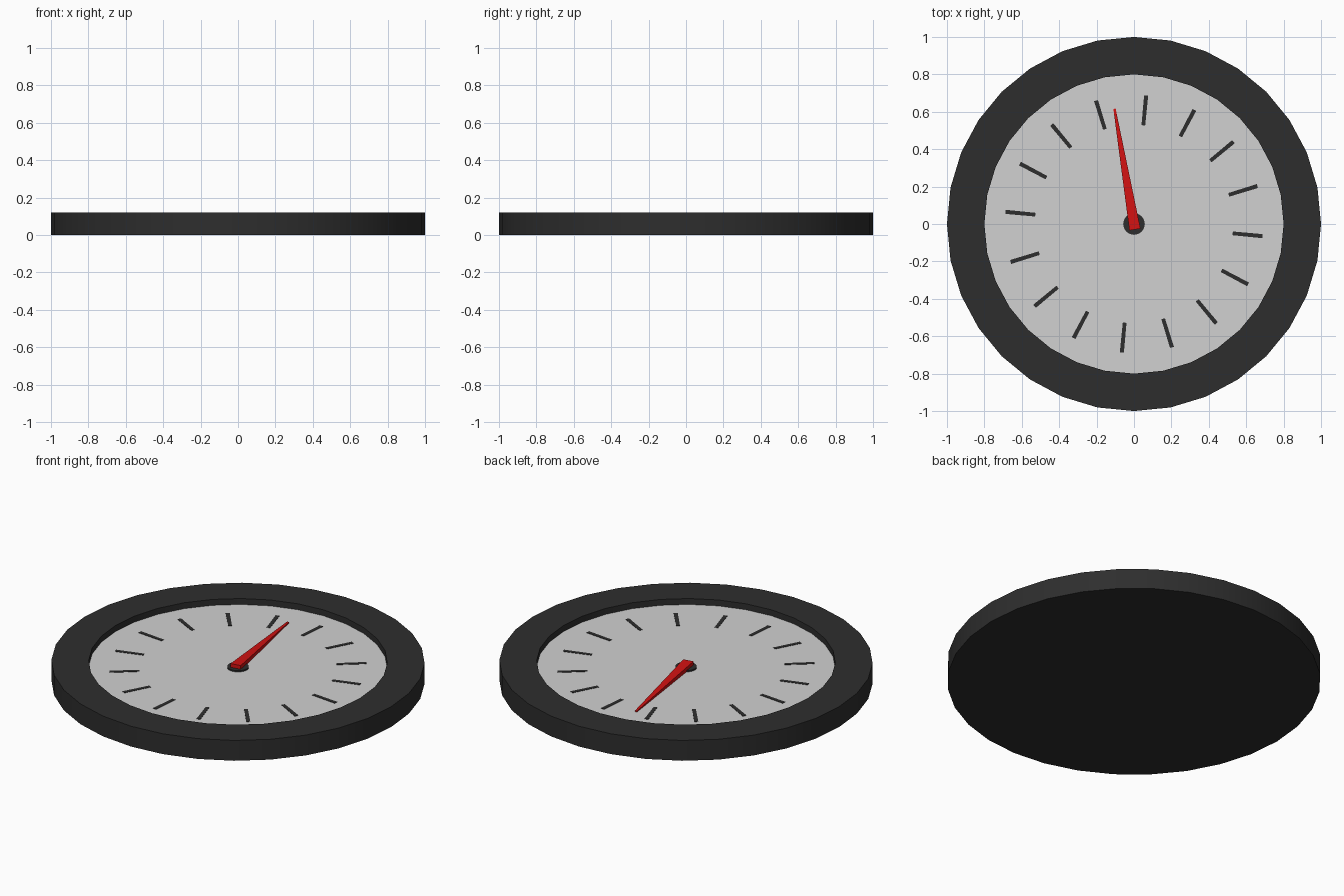
import bpy, bmesh, math
from mathutils import Matrix

if "Cube" in bpy.data.objects:
    bpy.data.objects.remove(bpy.data.objects["Cube"])

SIDES = 32
DIAL_Z = 0.085


def material(name, rgb):
    m = bpy.data.materials.new(name)
    m.diffuse_color = (*rgb, 1)
    m.use_nodes = True
    m.node_tree.nodes["Principled BSDF"].inputs["Base Color"].default_value = m.diffuse_color
    return m


dark = material("dark_grey", (0.027, 0.027, 0.027))
pale = material("light_grey", (0.64, 0.64, 0.64))
red = material("red", (0.64, 0.006, 0.006))


def finish(name, bm, mat, smooth=False):
    bmesh.ops.recalc_face_normals(bm, faces=bm.faces)
    me = bpy.data.meshes.new(name)
    bm.to_mesh(me)
    bm.free()
    me.materials.append(mat)
    ob = bpy.data.objects.new(name, me)
    bpy.context.collection.objects.link(ob)
    if smooth:
        bpy.ops.object.select_all(action='DESELECT')
        ob.select_set(True)
        bpy.context.view_layer.objects.active = ob
        bpy.ops.object.shade_smooth_by_angle(angle=math.radians(30))
    return ob


def lathe(bm, profile, sides):
    """Revolve (radius, z) points; returns the vertex rings."""
    rings = [[bm.verts.new((r * math.cos(2 * math.pi * i / sides),
                            r * math.sin(2 * math.pi * i / sides), z))
              for i in range(sides)] for r, z in profile]
    for a, b in zip(rings, rings[1:]):
        for i in range(sides):
            j = (i + 1) % sides
            bm.faces.new((a[i], a[j], b[j], b[i]))
    return rings


def tapered_bar(bm, r0, r1, w0, w1, z0, top0, top1, angle):
    """Radial bar from r0 to r1 with its own width and top height at each end."""
    ends = []
    for r, w, top in ((r0, w0, top0), (r1, w1, top1)):
        ends.append([bm.verts.new(p) for p in
                     ((r, -w / 2, z0), (r, w / 2, z0), (r, w / 2, top), (r, -w / 2, top))])
    a, b = ends
    for i in range(4):
        j = (i + 1) % 4
        bm.faces.new((a[i], a[j], b[j], b[i]))
    bm.faces.new(a)
    bm.faces.new(b)
    bmesh.ops.rotate(bm, verts=a + b, cent=(0, 0, 0),
                     matrix=Matrix.Rotation(angle, 3, 'Z'))


# Case: closed back, outer wall, flat rim and recessed inner wall
bm = bmesh.new()
rings = lathe(bm, [(1, 0), (1, 0.12), (0.8, 0.12), (0.8, DIAL_Z)], SIDES)
bm.faces.new(rings[0])
cap = bm.faces.new(rings[-1])
finish("case", bm, dark, True)
# the recess floor takes the dial colour
me = bpy.data.objects["case"].data
me.materials.append(pale)
for p in me.polygons:
    if abs(p.center.z - DIAL_Z) < 0.001:
        p.material_index = 1

# Tick marks: sixteen thin plates around the dial
bm = bmesh.new()
for k in range(16):
    tapered_bar(bm, 0.53, 0.69, 0.02, 0.022, DIAL_Z - 0.001,
                DIAL_Z + 0.002, DIAL_Z + 0.002, math.radians(84.6 + 22.5 * k))
finish("tick_marks", bm, dark)

# Hub under the needle
bm = bmesh.new()
rings = lathe(bm, [(0.058, DIAL_Z - 0.002), (0.058, DIAL_Z + 0.008)], 16)
for r in rings:
    bm.faces.new(r)
finish("hub", bm, dark, True)

# Needle: thick at the hub, tapering to a low point
bm = bmesh.new()
tapered_bar(bm, -0.03, 0.625, 0.06, 0.012, DIAL_Z + 0.001, 0.115, 0.092,
            math.radians(99.6))
finish("needle", bm, red)
